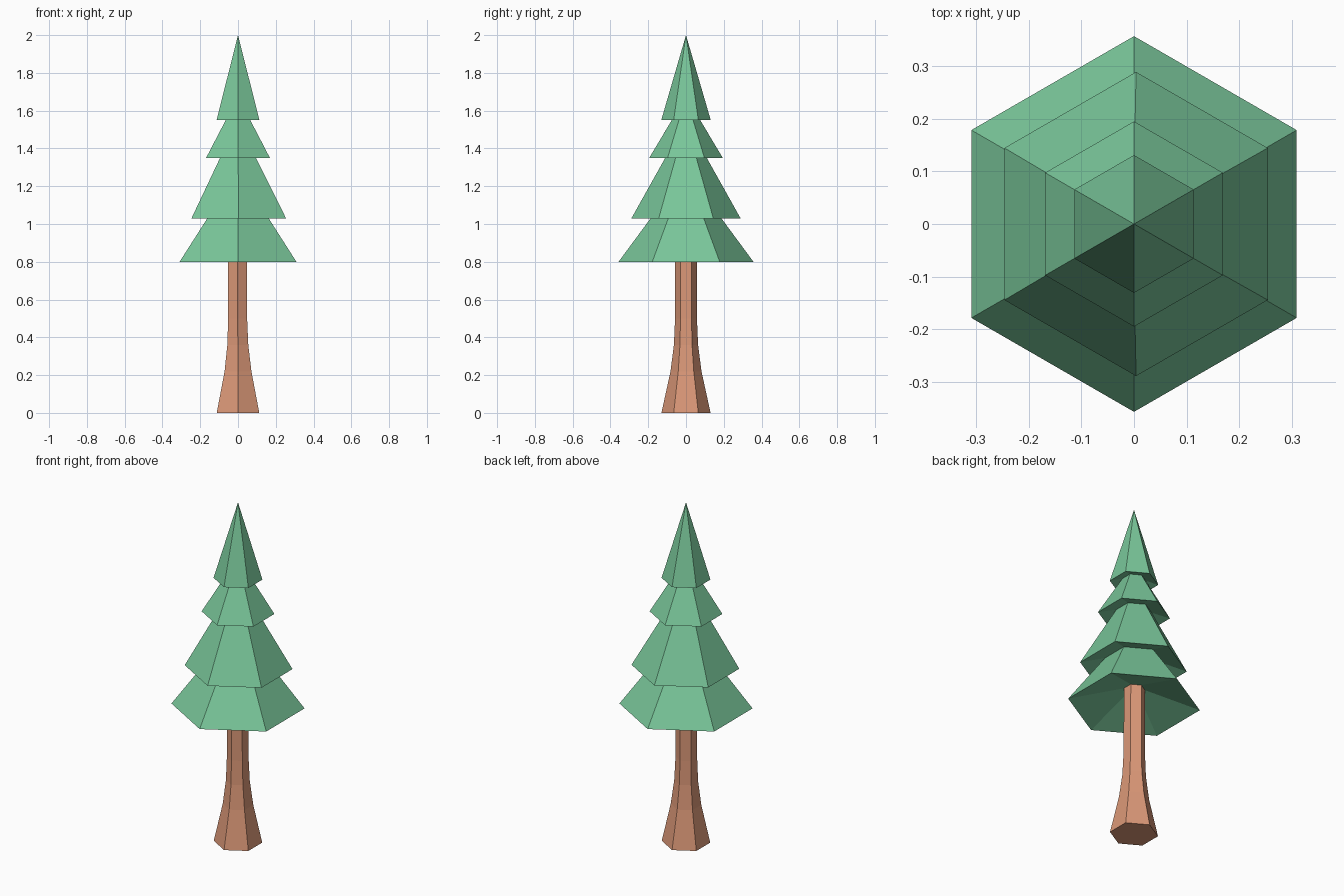
import bpy, bmesh, math

if "Cube" in bpy.data.objects:
    bpy.data.objects.remove(bpy.data.objects["Cube"])

SIDES = 6


def material(name, color):
    m = bpy.data.materials.new(name)
    m.diffuse_color = (*color, 1)
    m.use_nodes = True
    m.node_tree.nodes["Principled BSDF"].inputs["Base Color"].default_value = m.diffuse_color
    return m


def lathe(name, profile, mat):
    """Six-sided solid from (radius, z, x shift) rings; radius 0 makes a tip."""
    bm = bmesh.new()
    rings = []
    for r, z, dx in profile:
        if r == 0:
            rings.append([bm.verts.new((dx, 0, z))] * SIDES)
            continue
        angles = [math.pi / 2 + 2 * math.pi * k / SIDES for k in range(SIDES)]
        rings.append([bm.verts.new((dx + r * math.cos(a), r * math.sin(a), z))
                      for a in angles])
    for low, high in zip(rings, rings[1:]):
        for i in range(SIDES):
            j = (i + 1) % SIDES
            corners = [low[i], low[j], high[j], high[i]]
            bm.faces.new(list(dict.fromkeys(corners)))
    for ring in (rings[0], rings[-1]):
        if ring[0] != ring[1]:
            bm.faces.new(ring)
    bmesh.ops.recalc_face_normals(bm, faces=bm.faces)
    me = bpy.data.meshes.new(name)
    bm.to_mesh(me)
    bm.free()
    me.materials.append(mat)
    ob = bpy.data.objects.new(name, me)
    bpy.context.collection.objects.link(ob)
    return ob


bark = material("bark brown", (0.71, 0.315, 0.187))
needles = material("needle green", (0.192, 0.567, 0.322))

# Flared trunk, ending inside the hollow under the lowest branches
lathe("trunk", [(0.13, 0, 0), (0.082, 0.22, 0), (0.064, 0.36, -0.001),
                (0.058, 0.5, -0.002), (0.057, 0.895, -0.003)], bark)

# Foliage: four skirts with gently hollowed undersides, in one skin
lathe("foliage", [(0.057, 0.895, -0.003),
                  (0.357, 0.80, 0), (0.158, 1.07, 0),
                  (0.289, 1.03, 0.004), (0.096, 1.375, 0),
                  (0.195, 1.35, 0), (0.063, 1.57, 0),
                  (0.131, 1.55, 0), (0, 2.0, 0)], needles)
